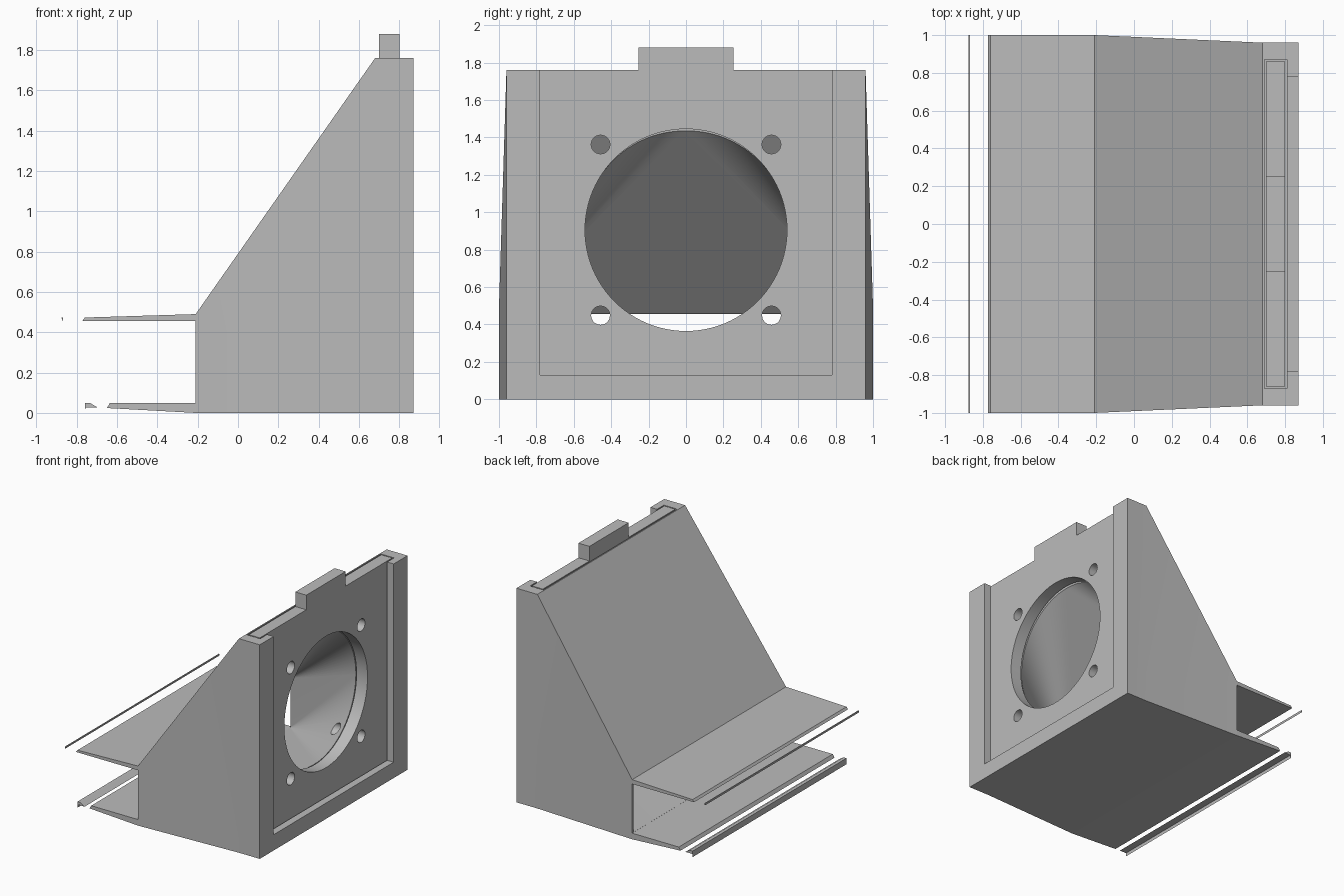
import bpy, bmesh, math
from mathutils import Matrix

if "Cube" in bpy.data.objects:
    bpy.data.objects.remove(bpy.data.objects["Cube"])

grey = bpy.data.materials.new("plain grey")
grey.use_nodes = True
grey.diffuse_color = (0.5, 0.5, 0.5, 1)
grey.node_tree.nodes["Principled BSDF"].inputs["Base Color"].default_value = (0.5, 0.5, 0.5, 1)

HOLE_Z, HOLE_R = 0.905, 0.54
SCREW, SCREW_R = 0.457, 0.05
NOSE, SHOULDER = -0.21, 0.68


def finish(bm, name):
    bmesh.ops.recalc_face_normals(bm, faces=bm.faces)
    mesh = bpy.data.meshes.new(name)
    bm.to_mesh(mesh)
    bm.free()
    mesh.materials.append(grey)
    ob = bpy.data.objects.new(name, mesh)
    bpy.context.collection.objects.link(ob)
    return ob


def prism(points, half):
    """Side profile in x and z, extruded across y."""
    bm = bmesh.new()
    face = bm.faces.new([bm.verts.new((x, -half, z)) for x, z in points])
    out = bmesh.ops.extrude_face_region(bm, geom=[face])["geom"]
    bmesh.ops.translate(bm, vec=(0, 2 * half, 0),
                        verts=[v for v in out if isinstance(v, bmesh.types.BMVert)])
    return bm


def box(name, x0, x1, half, z0, z1):
    return finish(prism([(x0, z0), (x1, z0), (x1, z1), (x0, z1)], half), name)


def cylinder(name, x0, x1, y, z, r, n, end=None):
    """Cylinder along x; its inner end may follow a slanted plane."""
    bm = bmesh.new()
    turn = Matrix.Translation(((x0 + x1) / 2, y, z)) @ Matrix.Rotation(math.pi / 2, 4, "Y")
    bmesh.ops.create_cone(bm, cap_ends=True, segments=n, radius1=r, radius2=r,
                          depth=x1 - x0, matrix=turn)
    if end:
        for v in bm.verts:
            if v.co.x < (x0 + x1) / 2:
                v.co.x = end(v.co.z)
    return finish(bm, name)


def cut(ob, cutters):
    bpy.context.view_layer.objects.active = ob
    for c in cutters:
        c.hide_render = True
        mod = ob.modifiers.new("cut", "BOOLEAN")
        mod.operation, mod.solver, mod.object = "DIFFERENCE", "EXACT", c
        bpy.ops.object.modifier_apply(modifier=mod.name)
        bpy.data.objects.remove(c)


def smooth(ob):
    bpy.ops.object.select_all(action="DESELECT")
    ob.select_set(True)
    bpy.context.view_layer.objects.active = ob
    bpy.ops.object.shade_smooth_by_angle(angle=math.radians(25))


# Duct body: sloped wedge, slightly narrower at the frame
bm = prism([(0.87, 0), (0.87, 1.76), (SHOULDER, 1.76), (NOSE, 0.49), (NOSE, 0)], 1)
bmesh.ops.bisect_plane(bm, geom=bm.verts[:] + bm.edges[:] + bm.faces[:],
                       plane_co=(SHOULDER, 0, 0), plane_no=(1, 0, 0))
for v in bm.verts:
    if v.co.x > SHOULDER - 0.01:
        v.co.y *= 0.96
body = finish(bm, "duct_body")

# Air passage: round inlet blending into the wide outlet
bm = bmesh.new()
for i in range(96):
    a = math.tau * i / 96
    bm.verts.new((0.70, HOLE_R * math.cos(a), HOLE_Z + HOLE_R * math.sin(a)))
for y in (-0.98, 0.98):
    for z in (0.05, 0.455):
        bm.verts.new((NOSE - 0.002, y, z))
bmesh.ops.convex_hull(bm, input=bm.verts)
passage = finish(bm, "passage_cutter")


# Screw holes stop short of the sloped wall
def slope_end(z):
    return max(-0.1, NOSE + (z - 0.49) * (SHOULDER - NOSE) / 1.27 + 0.06)


corners = [(sy * SCREW, HOLE_Z + sz * SCREW) for sy in (-1, 1) for sz in (-1, 1)]
slot = box("slot_cutter", 0.69, 0.81, 0.87, 0.04, 2)
window = box("window_cutter", 0.80, 0.9, 0.78, 0.13, 2.1)
screws = [cylinder("screw_cutter", 0.3, 0.7, y, z, SCREW_R, 32, slope_end) for y, z in corners]
cut(body, [slot, window, passage] + screws)
smooth(body)

# Sliding mounting plate with its pull tab
bm = bmesh.new()
outline = [(-0.86, 0.05), (0.86, 0.05), (0.86, 1.76), (0.255, 1.76),
           (0.255, 1.88), (-0.255, 1.88), (-0.255, 1.76), (-0.86, 1.76)]
face = bm.faces.new([bm.verts.new((0.70, y, z)) for y, z in outline])
out = bmesh.ops.extrude_face_region(bm, geom=[face])["geom"]
bmesh.ops.translate(bm, vec=(0.1, 0, 0), verts=[v for v in out if isinstance(v, bmesh.types.BMVert)])
plate = finish(bm, "mounting_plate")
cut(plate, [cylinder("fan_cutter", 0.6, 0.9, 0, HOLE_Z, HOLE_R, 96)] +
    [cylinder("screw_cutter", 0.6, 0.9, y, z, SCREW_R, 32) for y, z in corners])
smooth(plate)

# Outlet lips and the thin loose strips ahead of them
strips = {
    "upper_lip": [(NOSE, 0.455), (NOSE, 0.49), (-0.76, 0.473), (-0.773, 0.455)],
    "lower_lip": [(NOSE, 0), (NOSE, 0.05), (-0.635, 0.05), (-0.65, 0.024)],
    "upper_strip": [(-0.875, 0.472), (-0.867, 0.472), (-0.872, 0.455)],
    "lower_strip": [(-0.76, 0), (-0.757, 0.026), (-0.695, 0.026), (-0.735, 0.05), (-0.76, 0.05)],
}
for name, points in strips.items():
    finish(prism(points, 1), name)
